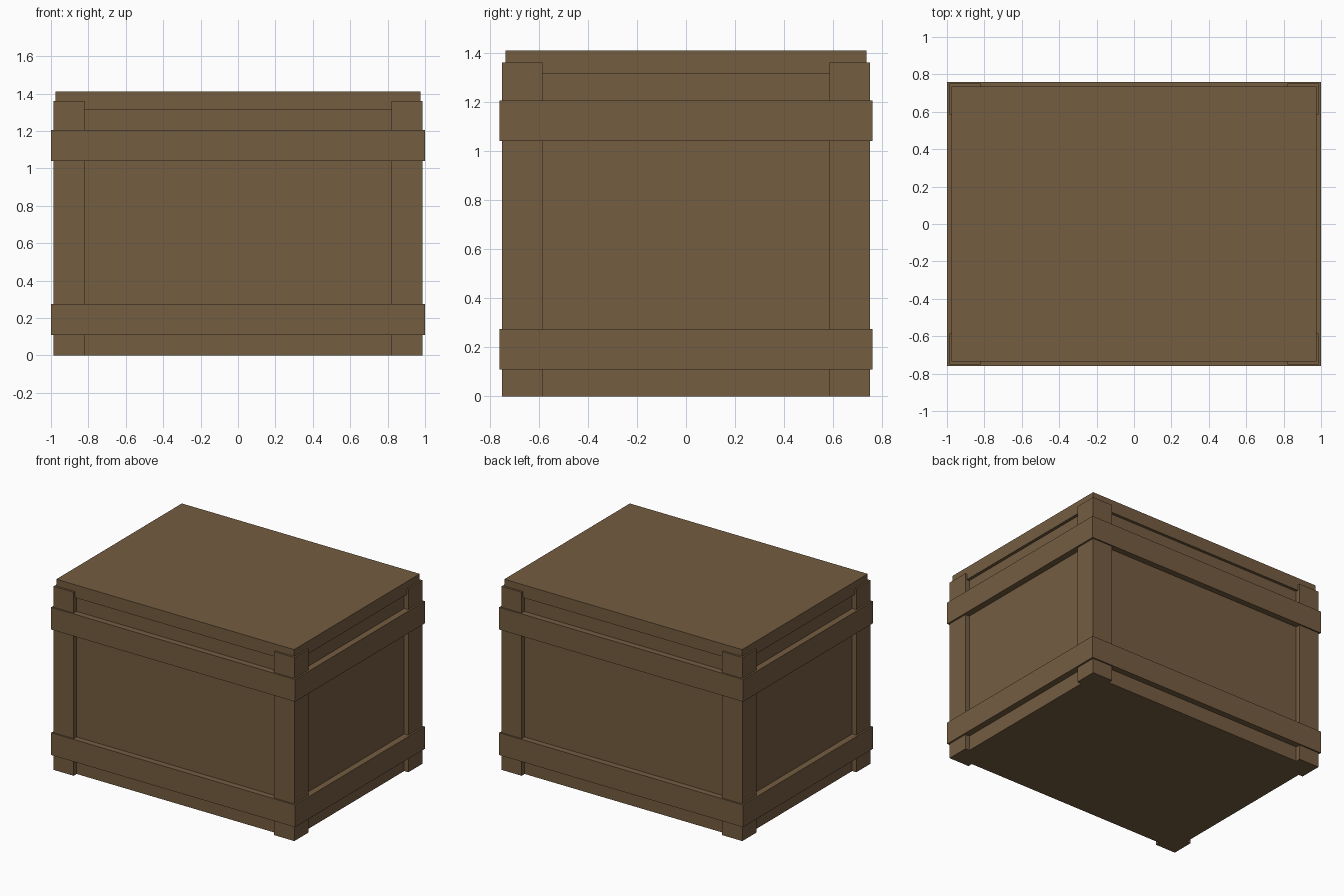
import bpy
import bmesh

if "Cube" in bpy.data.objects:
    bpy.data.objects.remove(bpy.data.objects["Cube"])

# One flat wood colour for the whole crate
wood = bpy.data.materials.new("brown_wood")
wood.diffuse_color = (0.175, 0.109, 0.053, 1.0)
wood.use_nodes = True
wood.node_tree.nodes["Principled BSDF"].inputs["Base Color"].default_value = wood.diffuse_color

BODY_X, BODY_Y = 0.953, 0.715
POST_X, POST_Y = 0.987, 0.75
BAND_X, BAND_Y = 1.0, 0.76
POST_W = 0.165


def finish(name, bm):
    bmesh.ops.recalc_face_normals(bm, faces=bm.faces)
    mesh = bpy.data.meshes.new(name)
    bm.to_mesh(mesh)
    bm.free()
    mesh.materials.append(wood)
    obj = bpy.data.objects.new(name, mesh)
    bpy.context.collection.objects.link(obj)
    return obj


def prism(name, outline, z0, z1):
    """Extrude a flat outline from z0 to z1."""
    bm = bmesh.new()
    face = bm.faces.new([bm.verts.new((x, y, z0)) for x, y in outline])
    top = bmesh.ops.extrude_face_region(bm, geom=[face])["geom"]
    verts = [g for g in top if isinstance(g, bmesh.types.BMVert)]
    bmesh.ops.translate(bm, verts=verts, vec=(0, 0, z1 - z0))
    return finish(name, bm)


def rect(x, y):
    return [(-x, -y), (x, -y), (x, y), (-x, y)]


def ring(name, outer, inner, z0, z1):
    """Rectangular frame wrapped around the body."""
    bm = bmesh.new()
    loops = [[bm.verts.new((x, y, z)) for x, y in rect(*size)]
             for size, z in ((outer, z0), (outer, z1), (inner, z1), (inner, z0))]
    for k in range(4):
        a, b = loops[k], loops[(k + 1) % 4]
        for i in range(4):
            j = (i + 1) % 4
            bm.faces.new((a[i], a[j], b[j], b[i]))
    return finish(name, bm)


# Recessed box body and the slightly wider lid
prism("crate_body", rect(BODY_X, BODY_Y), 0.0, 1.315)
prism("lid", rect(0.975, 0.735), 1.315, 1.41)

# L-shaped corner posts
for sx, side in ((-1, "left"), (1, "right")):
    for sy, end in ((-1, "front"), (1, "back")):
        angle = [(POST_X, POST_Y), (POST_X - POST_W, POST_Y),
                 (POST_X - POST_W, BODY_Y), (BODY_X, BODY_Y),
                 (BODY_X, POST_Y - POST_W), (POST_X, POST_Y - POST_W)]
        prism(f"corner_post_{end}_{side}",
              [(sx * x, sy * y) for x, y in angle], 0.0, 1.36)

# Bands around the crate
for name, z0, z1 in (("lower_band", 0.11, 0.275), ("upper_band", 1.04, 1.205)):
    ring(name, (BAND_X, BAND_Y), (BODY_X, BODY_Y), z0, z1)
